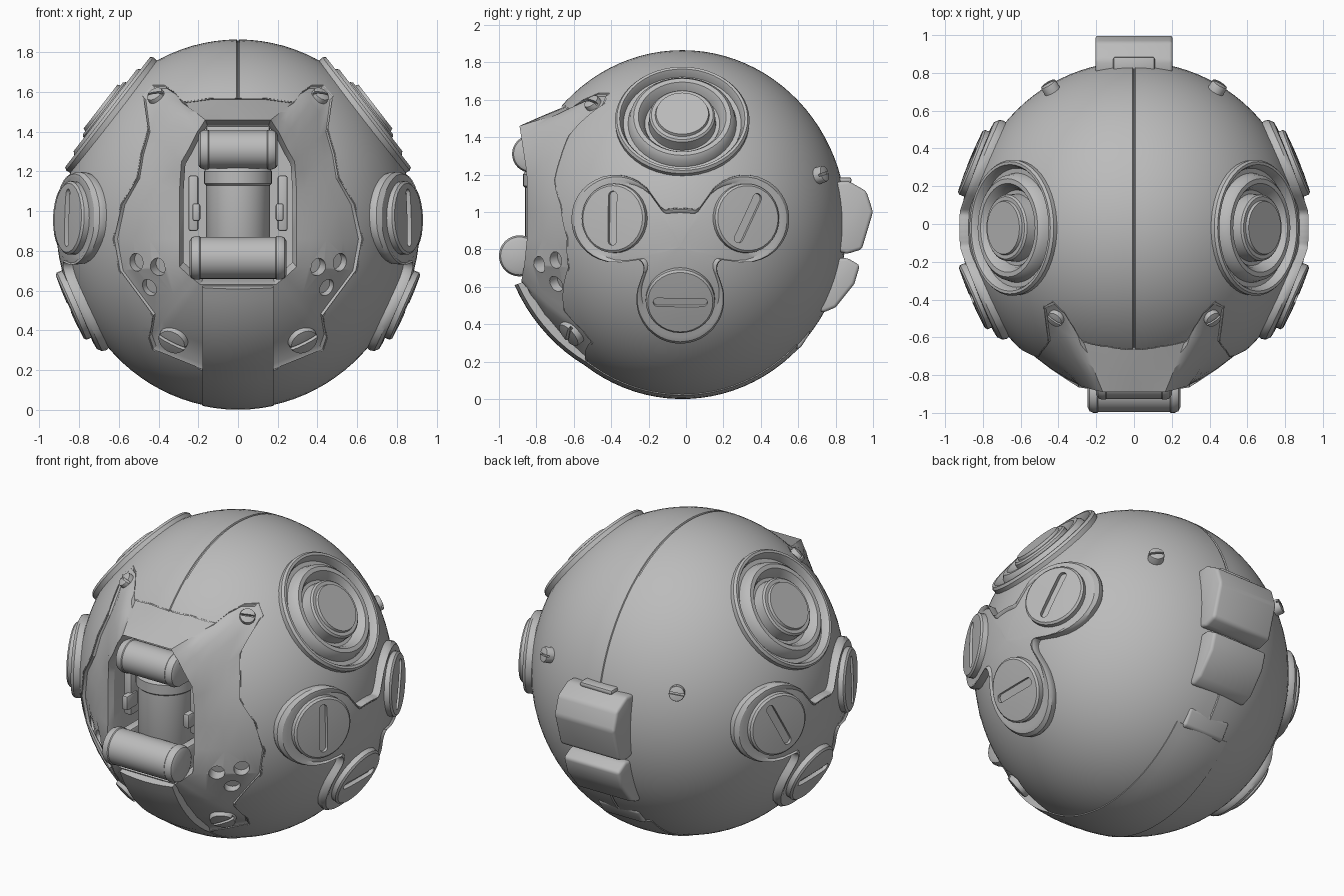
import bpy, bmesh, math
from mathutils import Vector, Matrix

if "Cube" in bpy.data.objects:
    bpy.data.objects.remove(bpy.data.objects["Cube"])

grey = bpy.data.materials.new("plain grey")
grey.use_nodes = True
grey.diffuse_color = (0.5, 0.5, 0.5, 1)
grey.node_tree.nodes["Principled BSDF"].inputs["Base Color"].default_value = grey.diffuse_color

# Shell ellipsoid that every part is fitted to
CENTRE, RADII = Vector((0, -0.02, 0.935)), Vector((0.88, 0.88, 0.93))
UP = Vector((0, 0, 1))
ALONG_X = Vector((1, 0, 0))
parts = []


def root(v):
    return math.sqrt(max(v, 0))


def front_y(x, z):
    return CENTRE.y - RADII.y * root(1 - (x / RADII.x) ** 2 - ((z - CENTRE.z) / RADII.z) ** 2)


def side_x(y, z):
    return RADII.x * root(1 - ((y - CENTRE.y) / RADII.y) ** 2 - ((z - CENTRE.z) / RADII.z) ** 2)


def normal_at(p):
    return Vector([(p[i] - CENTRE[i]) / RADII[i] ** 2 for i in range(3)]).normalized()


def frame(pos, normal, up=UP):
    z = Vector(normal).normalized()
    y = (up - z * up.dot(z)).normalized()
    m = Matrix((y.cross(z), y, z)).transposed().to_4x4()
    m.translation = pos
    return m


def bridge(name, rings):
    """Skin closed rings of equal length and cap both ends."""
    n = len(rings[0])
    verts = [tuple(p) for ring in rings for p in ring]
    faces = [tuple(range(n)), tuple(range(len(verts) - n, len(verts)))]
    for k in range(len(rings) - 1):
        for i in range(n):
            j = (i + 1) % n
            faces.append((k * n + i, k * n + j, k * n + n + j, k * n + n + i))
    mesh = bpy.data.meshes.new(name)
    mesh.from_pydata(verts, [], faces)
    bm = bmesh.new()
    bm.from_mesh(mesh)
    bmesh.ops.recalc_face_normals(bm, faces=bm.faces)
    bm.to_mesh(mesh)
    bm.free()
    mesh.materials.append(grey)
    obj = bpy.data.objects.new(name, mesh)
    bpy.context.scene.collection.objects.link(obj)
    parts.append(obj)
    return obj


def lathe(name, profile, mat, segs=48):
    turn = [math.tau * i / segs for i in range(segs)]
    return bridge(name, [[mat @ Vector((r * math.cos(a), r * math.sin(a), h)) for a in turn]
                         for r, h in profile])


def prism(name, points, vec):
    return bridge(name, [points, [p + Vector(vec) for p in points]])


def modify(obj, kind, **settings):
    mod = obj.modifiers.new(kind.lower(), kind)
    for key, value in settings.items():
        setattr(mod, key, value)
    bpy.context.view_layer.objects.active = obj
    bpy.ops.object.modifier_apply(modifier=mod.name)
    return obj


def cut(obj, cutter):
    modify(obj, "BOOLEAN", operation="DIFFERENCE", solver="EXACT", object=cutter)
    parts.remove(cutter)
    bpy.data.objects.remove(cutter)


def mirror(obj):
    return modify(obj, "MIRROR")


def box(name, lo, hi, bevel=0.012):
    pts = [Vector((x, y, lo[2])) for x, y in ((lo[0], lo[1]), (hi[0], lo[1]), (hi[0], hi[1]), (lo[0], hi[1]))]
    return modify(prism(name, pts, (0, 0, hi[2] - lo[2])), "BEVEL", width=bevel, segments=2)


def fastener(name, pos, normal, up, r, h, length, width):
    """Slotted round cap, mirrored to the other side."""
    mat = frame(pos, normal, up)
    cap = lathe(name, [(r, -0.05), (r, h * 0.6), (r * 0.94, h), (r * 0.5, h * 1.2), (0.004, h * 1.25)], mat, 32)
    slot = []
    for i in range(16):
        a = math.pi * (i + 0.5) / 8
        shift = math.copysign(length / 2 - width / 2, math.sin(a))
        slot.append(mat @ Vector((width / 2 * math.cos(a), width / 2 * math.sin(a) + shift, h * 0.3)))
    cut(cap, prism("slot_cutter", slot, mat.to_3x3() @ Vector((0, 0, 0.2))))
    return mirror(cap)


# Round shell, lathed along x, with the fine centre seam
profile = []
for i in range(49):
    a = math.pi * (i / 48 - 0.5) * 0.998
    if i != 24:
        profile.append((math.cos(a), math.sin(a)))
profile[24:24] = [(1, -0.008), (0.993, -0.004), (0.993, 0.004), (1, 0.008)]
shell = lathe("shell", profile, Matrix.Translation(CENTRE) @ Matrix.Diagonal((*RADII, 1)) @ frame((0, 0, 0), ALONG_X), 96)

# Face plate outline paired with the opening outline
pairs = [((0, 1.57), (0, 1.46)), ((.14, 1.57), (.09, 1.46)), ((.28, 1.55), (.165, 1.46)),
         ((.32, 1.6), (.19, 1.42)), ((.37, 1.635), (.205, 1.4)), ((.43, 1.635), (.225, 1.36)),
         ((.48, 1.58), (.25, 1.31)), ((.455, 1.41), (.285, 1.25)), ((.49, 1.29), (.29, 1.18)),
         ((.51, 1.17), (.295, 1.1)), ((.59, 1.035), (.295, 1)), ((.63, .86), (.295, .86)),
         ((.6, .7), (.295, .72)), ((.43, .47), (.24, .67)), ((.45, .36), (.215, .65)),
         ((.43, .3), (.19, .63)), ((.185, .2), (.1, .63)), ((0, .18), (0, .63))]
pairs += [((-o[0], o[1]), (-i[0], i[1])) for o, i in reversed(pairs[1:-1])]


def clamp(v):
    return min(max(v, 0), 1)


def rim_y(z):
    return -0.85 - 0.04 * clamp((z - 1.2) / 0.26) - 0.03 * clamp((0.8 - z) / 0.17)


def plate_ring(t, flush=False):
    ring = []
    for o, i in pairs:
        x, z = (o[k] + (i[k] - o[k]) * t for k in (0, 1))
        lift = (rim_y(i[1]) - front_y(*i)) * t + 0.03 * (1 - t)
        ring.append(Vector((x, front_y(x, z) + (-0.004 if flush else lift), z)))
    return ring


def flat_ring(which, scale, mid, y):
    return [Vector((p[which][0] * scale, y, mid + (p[which][1] - mid) * scale)) for p in pairs]


cut(shell, prism("face_cutter", flat_ring(0, 0.99, 0.95, -2), (0, 1.72, 0)))
plate = bridge("face_plate", [flat_ring(0, 0.985, 0.95, -0.3), plate_ring(0, True), plate_ring(0.07)]
               + [plate_ring(t) for t in (0.3, 0.55, 0.8, 1)]
               + [flat_ring(1, 0.93, 1.05, y) for y in (-0.82, -0.55)])
for x, z in ((0.52, 0.74), (0.4, 0.72), (0.455, 0.61)):
    p = Vector((x, front_y(x, z), z))
    cut(plate, mirror(lathe("hole_cutter", [(0.045, -0.06), (0.045, 0.12)], frame(p, normal_at(p)), 24)))

# Screws on the face plate and the back
for name, x, z, r in (("upper_screws", 0.41, 1.575, 0.045), ("lower_screws", 0.325, 0.355, 0.075)):
    p = Vector((x, front_y(x, z) + 0.015, z))
    fastener(name, p, normal_at(p), Vector((1, 0, 0.4)), r, 0.025, r * 2.4, r * 0.25)
p = Vector((0.445, 0.725, 1.2))
fastener("back_screws", p, normal_at(p), ALONG_X, 0.045, 0.02, 0.12, 0.012)

# Round sensors on the upper sides
sensor_frame = frame((0.645, -0.02, 1.49), (0.79, 0, 0.61))
cut(shell, mirror(lathe("sensor_cutter", [(0.345, -0.09), (0.345, 0.3)], sensor_frame)))
mirror(lathe("side_sensors", [
    (.35, -.1), (.36, 0), (.35, .015), (.335, .015), (.325, 0), (.315, -.03), (.29, -.03),
    (.28, .01), (.26, .03), (.235, .03), (.215, .005), (.2, -.03), (.18, -.03), (.175, .035),
    (.165, .045), (.145, .045), (.14, .06), (.01, .06)], sensor_frame))

# Three-lobed side pads with rounded borders
lobes = [(-0.37, 0.965), (0.31, 0.965), (-0.03, 0.54)]
HUB = (-0.03, 0.82)


def lobe_field(y, z):
    total = sum(math.exp(-(math.hypot(y - a, z - b) - 0.23) / 0.03) for a, b in lobes)
    return total + math.exp(-(math.hypot(y - HUB[0], z - HUB[1]) - 0.2) / 0.03)


def pad_radius(a):
    r = 0.75
    while r > 0.1 and lobe_field(HUB[0] + r * math.cos(a), HUB[1] + r * math.sin(a)) < 1:
        r -= 0.002
    return r


angles = [math.tau * i / 120 for i in range(120)]
reach = [pad_radius(a) for a in angles]
rings = []
for s, lift in ((1, -.05), (1, .015), (.985, .035), (.95, .048), (.91, .045), (.87, .035),
                (.7, .035), (.5, .035), (.3, .035), (.1, .035), (.01, .035)):
    ring = []
    for a, r in zip(angles, reach):
        y, z = HUB[0] + s * r * math.cos(a), HUB[1] + s * r * math.sin(a)
        p = Vector((side_x(y, z), y, z))
        ring.append(p + normal_at(p) * lift)
    rings.append(ring)
mirror(bridge("side_pads", rings))
for (y, z), up in zip(lobes, (UP, Vector((0, 0.55, 1)), Vector((0, 1, 0)))):
    p = Vector((side_x(y, z), y, z))
    n = normal_at(p)
    fastener("side_pad_caps", p + n * 0.03, n, up, 0.185, 0.025, 0.29, 0.05)

# Chin and keel band running under the shell
sections = []
for i in range(31):
    a = math.radians(199 + 116 * i / 30)
    lift = 0.005 + 0.065 * clamp(1 - i / 9)
    section = []
    for depth, xs in ((lift, (-.18, -.12, -.06, 0, .06, .12, .18)), (-.07, (.18, 0, -.18))):
        for x in xs:
            k = root(1 - (x / RADII.x) ** 2) + depth / 0.9
            section.append(CENTRE + Vector((x, RADII.y * k * math.cos(a), RADII.z * k * math.sin(a))))
    sections.append(section)
bridge("chin_and_keel", sections)

# Stacked clips down the back
clips = {
    "upper_back_clip": (0.205, [(.8, 1.16), (.87, 1.165), (.965, 1.11), (1, 1), (.94, .8), (.86, .775), (.78, .8)]),
    "middle_back_clip": (0.19, [(.78, .75), (.86, .755), (.93, .715), (.9, .615), (.8, .49), (.73, .46), (.65, .52)]),
    "lower_back_clip": (0.14, [(.58, .37), (.65, .38), (.665, .355), (.61, .27), (.57, .27), (.53, .32)])}
for name, (half, outline) in clips.items():
    clip = prism(name, [Vector((-half, y, z)) for y, z in outline], (2 * half, 0, 0))
    modify(clip, "BEVEL", width=0.018, segments=3)
box("clip_hinge", (-0.11, 0.8, 1.155), (0.11, 0.885, 1.185))

# Rollers, barrel and brackets inside the opening
def roller(name, y, z, r, half):
    ends = [(r * 0.75, half), (r * 0.92, half - 0.01), (r, half - 0.03), (r, half - 0.05), (r * 0.96, half - 0.055)]
    lathe(name, [(a, -h) for a, h in ends] + ends[::-1], frame((0, y, z), ALONG_X), 32)


roller("lower_roller", -0.89, 0.765, 0.11, 0.245)
roller("upper_roller", -0.83, 1.31, 0.1, 0.2)
lathe("barrel", [(.15, .7), (.16, .72), (.16, 1.13), (.172, 1.14), (.172, 1.2), (.15, 1.23)],
      Matrix.Translation((0, -0.7, 0)), 32)
mirror(box("roller_arms", (0.17, -0.87, 0.69), (0.225, -0.54, 0.84)))
mirror(box("side_brackets", (0.2, -0.76, 0.9), (0.25, -0.54, 1.18)))
mirror(box("bracket_lugs", (0.19, -0.81, 0.95), (0.23, -0.7, 1.04)))
mirror(box("upper_arms", (0.16, -0.82, 1.22), (0.2, -0.54, 1.4)))
box("upper_block", (-0.16, -0.78, 1.3), (0.16, -0.54, 1.43))

bpy.ops.object.select_all(action="DESELECT")
for obj in parts:
    obj.select_set(True)
bpy.context.view_layer.objects.active = shell
bpy.ops.object.shade_smooth_by_angle(angle=math.radians(32))
